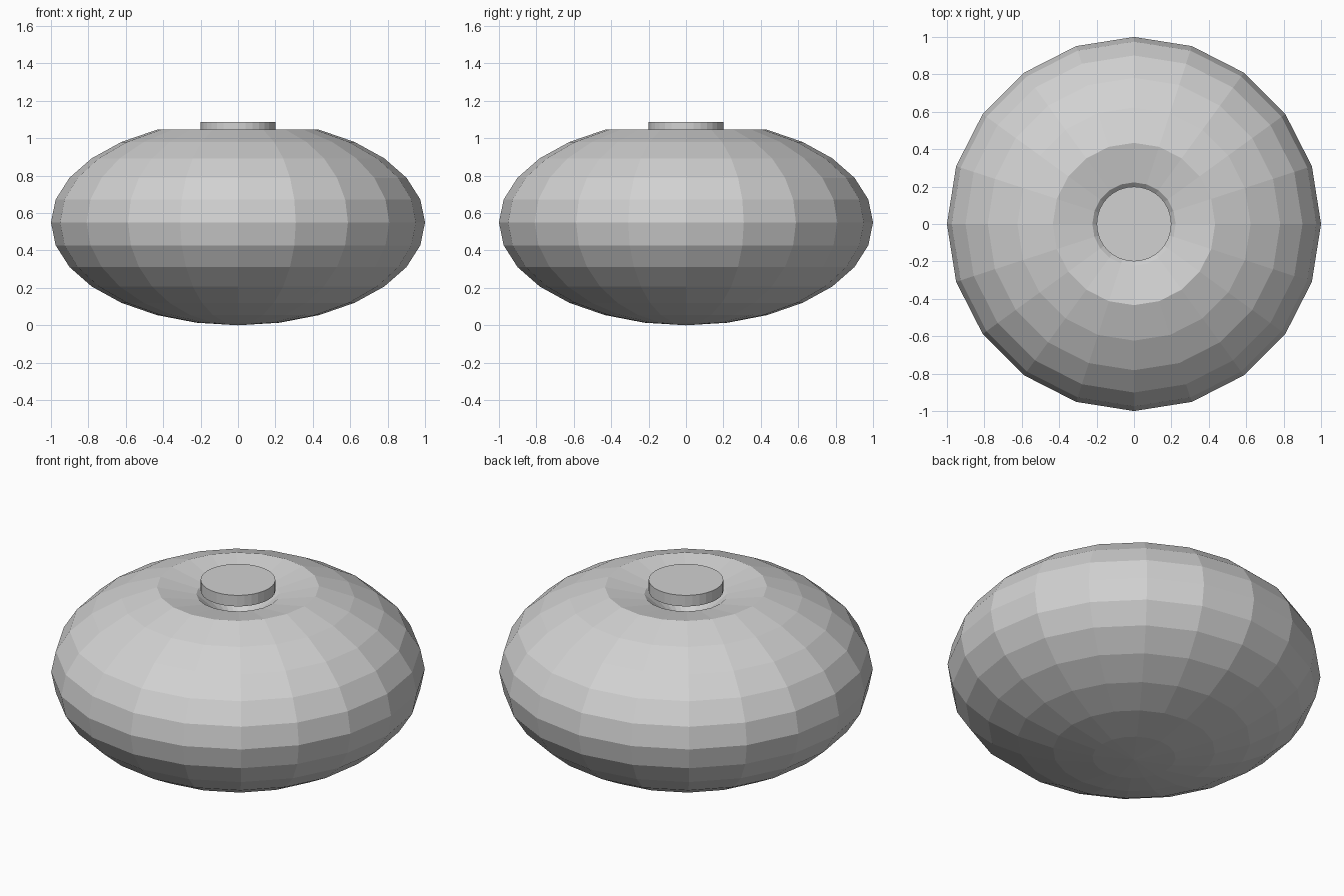
import bpy
import bmesh
from math import sin, cos, pi

cube = bpy.data.objects.get("Cube")
if cube:
    bpy.data.objects.remove(cube, do_unlink=True)

grey = bpy.data.materials.new("plain grey")
grey.use_nodes = True
colour = (0.64, 0.64, 0.64, 1)
grey.diffuse_color = colour
grey.node_tree.nodes["Principled BSDF"].inputs["Base Color"].default_value = colour


def add_object(name, bm):
    bmesh.ops.recalc_face_normals(bm, faces=bm.faces)
    mesh = bpy.data.meshes.new(name)
    bm.to_mesh(mesh)
    bm.free()
    mesh.materials.append(grey)
    obj = bpy.data.objects.new(name, mesh)
    bpy.context.collection.objects.link(obj)
    return obj


# Squashed faceted body, with its crown pushed in to a dimple
HALF_HEIGHT = 0.55
RINGS = 14
SEGMENTS = 20
bm = bmesh.new()
bmesh.ops.create_uvsphere(bm, u_segments=SEGMENTS, v_segments=RINGS, radius=1)
crown = cos(1.5 * pi / RINGS)
for v in bm.verts:
    is_pole = v.co.z > cos(0.5 * pi / RINGS)
    is_crown = v.co.z > crown
    v.co.z = HALF_HEIGHT * (1 + v.co.z)
    if is_pole:
        v.co.z = 0.80
    elif is_crown:
        v.co.z = 1.003
add_object("body", bm)

# Flat round cap hovering over the dimple
CAP_BOTTOM, CAP_TOP = 1.022, 1.087
bm = bmesh.new()
bmesh.ops.create_cone(bm, cap_ends=True, segments=32, radius1=0.2, radius2=0.2,
                      depth=CAP_TOP - CAP_BOTTOM)
bmesh.ops.translate(bm, verts=bm.verts, vec=(0, 0, (CAP_TOP + CAP_BOTTOM) / 2))
add_object("cap", bm)
